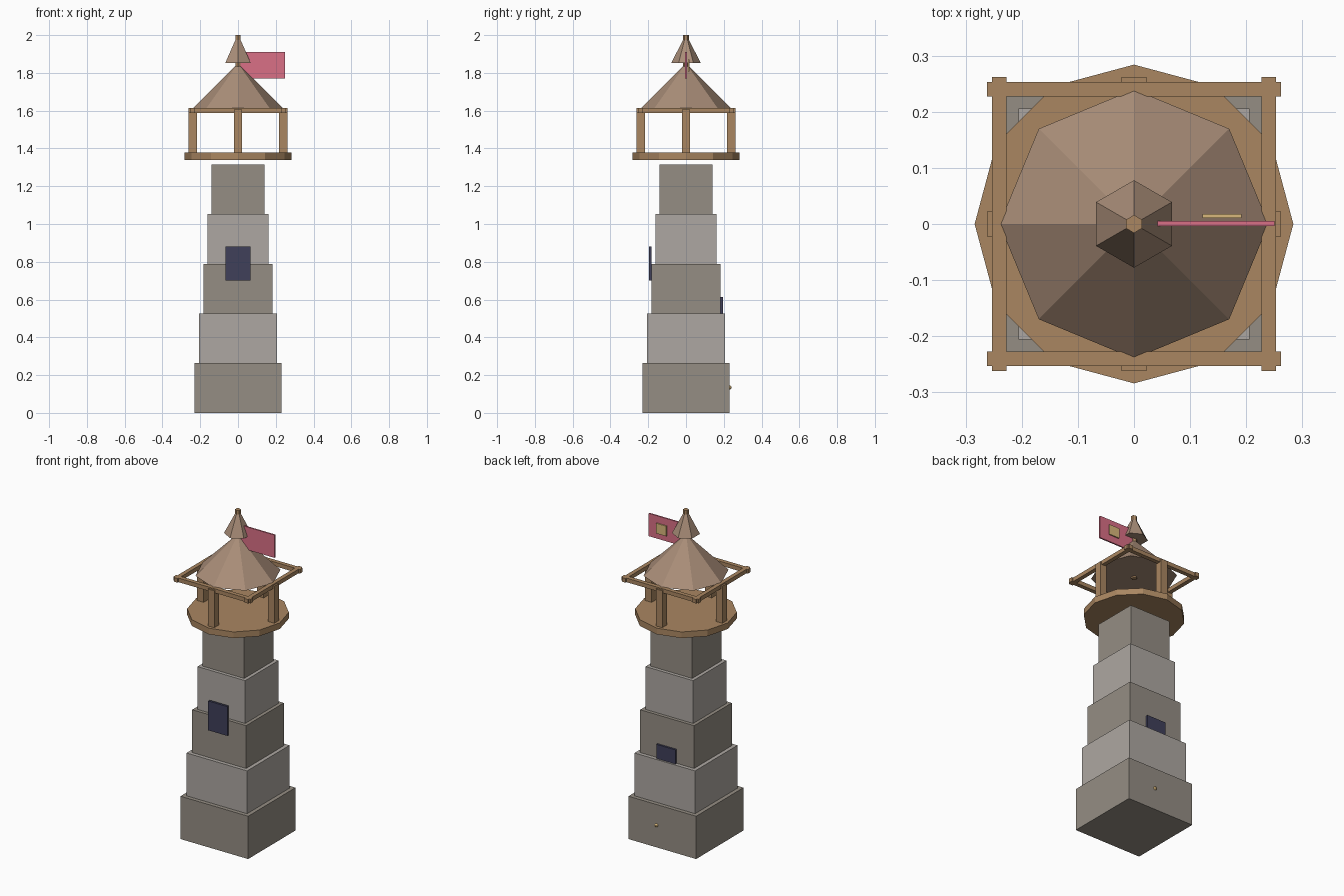
import bpy, bmesh
from mathutils import Matrix

if "Cube" in bpy.data.objects:
    bpy.data.objects.remove(bpy.data.objects["Cube"])


def material(name, rgb):
    m = bpy.data.materials.new(name)
    m.diffuse_color = (*rgb, 1)
    m.use_nodes = True
    m.node_tree.nodes["Principled BSDF"].inputs["Base Color"].default_value = m.diffuse_color
    return m


DARK_STONE = material("dark_stone", (0.30, 0.27, 0.23))
PALE_STONE = material("pale_stone", (0.42, 0.39, 0.36))
WOOD = material("wood", (0.40, 0.24, 0.12))
ROOF = material("roof_tile", (0.40, 0.27, 0.19))
GLASS = material("dark_glass", (0.05, 0.05, 0.10))
PINK = material("flag_pink", (0.70, 0.16, 0.24))
GOLD = material("gold", (0.70, 0.48, 0.20))


def finish(name, bm, mat):
    mesh = bpy.data.meshes.new(name)
    bm.to_mesh(mesh)
    bm.free()
    mesh.materials.append(mat)
    ob = bpy.data.objects.new(name, mesh)
    bpy.context.collection.objects.link(ob)
    return ob


def box(name, mat, x, y, z):
    """Box from (min, max) ranges."""
    bm = bmesh.new()
    size = [r[1] - r[0] for r in (x, y, z)]
    mid = [(r[1] + r[0]) / 2 for r in (x, y, z)]
    bmesh.ops.create_cube(bm, size=1, matrix=Matrix.Translation(mid) @ Matrix.Diagonal((*size, 1)))
    return finish(name, bm, mat)


def cone(name, mat, sides, r1, r2, z0, z1):
    """Prism or cone on the centre axis, first corner on the y axis."""
    bm = bmesh.new()
    bmesh.ops.create_cone(bm, cap_ends=True, segments=sides, radius1=r1, radius2=r2,
                          depth=z1 - z0, matrix=Matrix.Translation((0, 0, (z0 + z1) / 2)))
    bmesh.ops.remove_doubles(bm, verts=bm.verts, dist=1e-5)
    return finish(name, bm, mat)


# Stepped stone tower
STEP = 0.263
for i, h in enumerate((0.23, 0.206, 0.183, 0.162, 0.141)):
    box(f"tower_tier_{i + 1}", PALE_STONE if i % 2 else DARK_STONE,
        (-h, h), (-h, h), (i * STEP, (i + 1) * STEP))

# Windows and door knob
box("front_window", GLASS, (-0.065, 0.065), (-0.197, -0.183), (0.70, 0.88))
box("back_window", GLASS, (-0.065, 0.065), (0.18, 0.195), (0.435, 0.613))
bm = bmesh.new()
bmesh.ops.create_uvsphere(bm, u_segments=8, v_segments=6, radius=0.011,
                          matrix=Matrix.Translation((0.04, 0.23, 0.135)))
finish("door_knob", bm, GOLD)

# Lookout platform
cone("platform", WOOD, 12, 0.284, 0.284, 1.34, 1.378)

# Four posts and the square of crossing rails
P, HW, RW, L = 0.24, 0.022, 0.013, 0.262
for name, px, py in (("right", P, 0), ("left", -P, 0), ("back", 0, P), ("front", 0, -P)):
    box(f"{name}_post", WOOD, (px - HW, px + HW), (py - HW, py + HW), (1.378, 1.605))
    rx, ry = (RW, L) if px else (L, RW)
    box(f"{name}_rail", WOOD, (px - rx, px + rx), (py - ry, py + ry), (1.588, 1.613))

# Main roof, mast and its small cap
cone("main_roof", ROOF, 8, 0.24, 0, 1.61, 1.85)
cone("mast", WOOD, 6, 0.016, 0.016, 1.60, 2.0)
cone("mast_cap", ROOF, 6, 0.078, 0.004, 1.852, 1.998)

# Flag with a square patch on its back
box("flag", PINK, (0.01, 0.25), (-0.004, 0.005), (1.77, 1.91))
box("flag_patch", GOLD, (0.122, 0.192), (0.011, 0.018), (1.808, 1.87))
